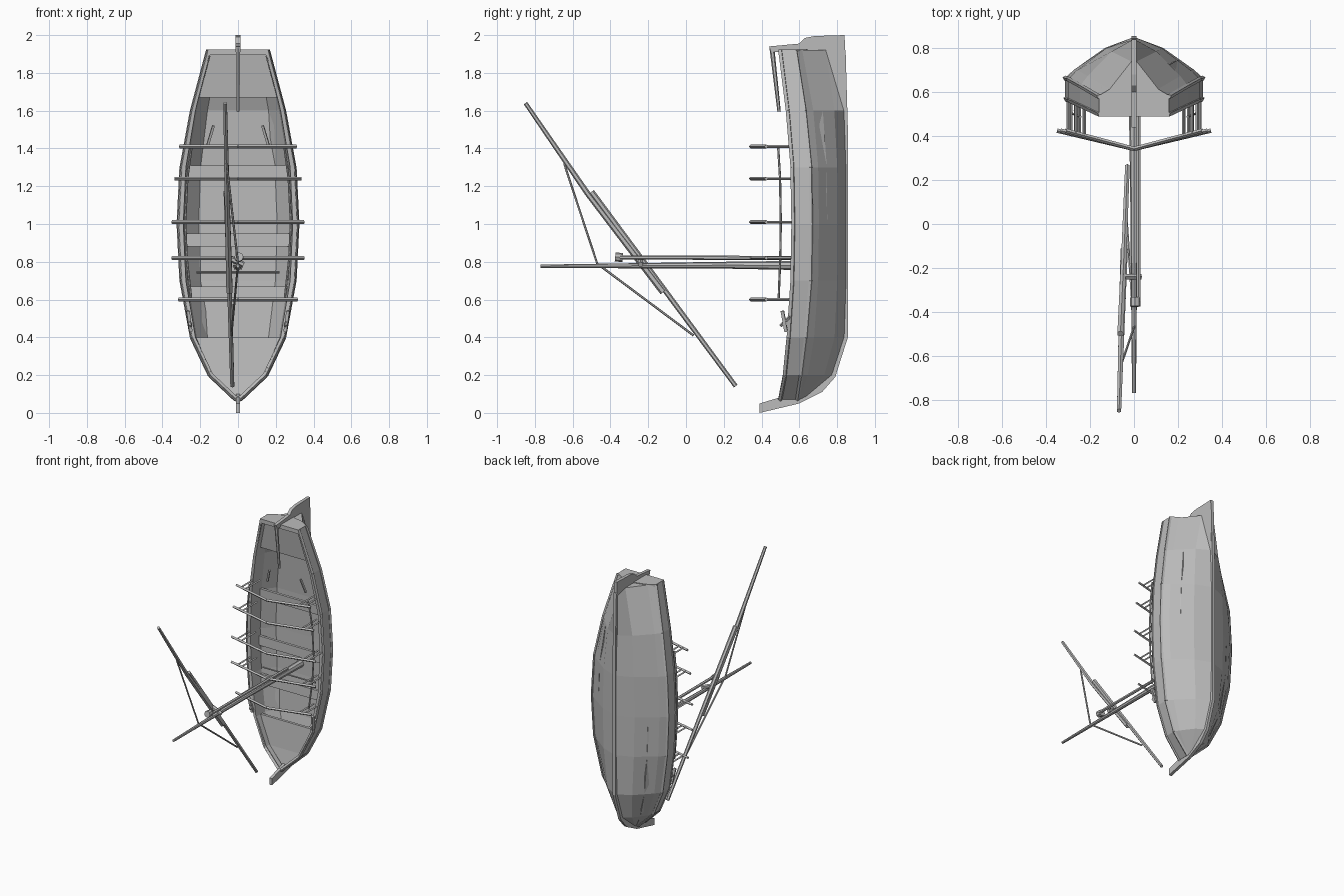
import bpy, bmesh
from mathutils import Vector

if "Cube" in bpy.data.objects:
    bpy.data.objects.remove(bpy.data.objects["Cube"])

grey = bpy.data.materials.new("weathered grey")
grey.use_nodes = True
grey.diffuse_color = (0.5, 0.5, 0.5, 1)
grey.node_tree.nodes["Principled BSDF"].inputs["Base Color"].default_value = (0.5, 0.5, 0.5, 1)


def finish(name, bm):
    bmesh.ops.recalc_face_normals(bm, faces=bm.faces)
    mesh = bpy.data.meshes.new(name)
    bm.to_mesh(mesh)
    bm.free()
    mesh.materials.append(grey)
    ob = bpy.data.objects.new(name, mesh)
    bpy.context.collection.objects.link(ob)
    return ob


def loft(name, rings, closed=True):
    """Skin a row of equal rings and cap both ends."""
    bm = bmesh.new()
    rows = [[bm.verts.new(p) for p in ring] for ring in rings]
    n = len(rows[0])
    for a, b in zip(rows, rows[1:]):
        for i in range(n):
            j = (i + 1) % n
            bm.faces.new((a[i], a[j], b[j], b[i]))
    bm.faces.new(rows[0])
    bm.faces.new(rows[-1])
    return finish(name, bm)


def rod(name, pts, r, r_end=None, sides=6):
    """Straight tapered pieces through a list of points."""
    bm = bmesh.new()
    pts = [Vector(p) for p in pts]
    r_end = r if r_end is None else r_end
    n = len(pts) - 1
    for i, (a, b) in enumerate(zip(pts, pts[1:])):
        d = b - a
        m = d.to_track_quat('Z', 'Y').to_matrix().to_4x4()
        m.translation = (a + b) / 2
        bmesh.ops.create_cone(bm, cap_ends=True, segments=sides, depth=d.length, matrix=m,
                              radius1=r + (r_end - r) * i / n,
                              radius2=r + (r_end - r) * (i + 1) / n)
    return finish(name, bm)


def plate(name, outline, half):
    """Side outline in (y, z), thickened across x."""
    return loft(name, [[(s * half, y, z) for y, z in outline] for s in (-1, 1)])


# Hull stations: height, half width, gunwale y, rail y, keel y
STATIONS = [(0.07, 0.012, 0.49, 0.59, 0.62), (0.2, 0.15, 0.515, 0.61, 0.775),
            (0.4, 0.245, 0.535, 0.635, 0.84), (0.7, 0.30, 0.555, 0.66, 0.85),
            (1.0, 0.315, 0.56, 0.665, 0.85), (1.3, 0.30, 0.555, 0.66, 0.85),
            (1.6, 0.245, 0.53, 0.63, 0.84), (1.92, 0.16, 0.49, 0.58, 0.84)]


def station(z):
    for a, b in zip(STATIONS, STATIONS[1:]):
        if z <= b[0]:
            t = (z - a[0]) / (b[0] - a[0])
            return [p + (q - p) * t for p, q in zip(a, b)]


def hull_ring(z, w, gy, ry, ky):
    d = ky - ry
    if z > 1.9:     # strakes pinch into the skeg at the stern
        outer = [(w, gy), (w, ry), (0.11, 0.615), (0.012, 0.74), (0.004, ky)]
    else:
        outer = [(w, gy), (w, ry), (0.86 * w, ry + 0.21 * d), (0.42 * w, ry + 0.74 * d), (0.004, ky)]
    floor = min(0.75, ry + 0.45 * d) if z < 1.9 else 0.6
    inner = [(0.3 * w, floor), (0.66 * w, floor), (0.9 * w - 0.01 * w, min(ry, floor)), (w * 0.92, gy)]
    half = outer[::-1] + [inner[3], inner[2], inner[1], inner[0]]
    return [(x, y, z) for x, y in half] + [(-x, y, z) for x, y in half[::-1]]


loft("hull", [hull_ring(*s) for s in STATIONS])

# Rubbing strakes and gunwale caps
for side, s in (("left", 1), ("right", -1)):
    rod(side + "_rub_rail", [(s * w, ry, z) for z, w, gy, ry, ky in STATIONS], 0.011, sides=4)
    rod(side + "_gunwale", [(s * (w - 0.006), gy + 0.01, z) for z, w, gy, ry, ky in STATIONS], 0.013, sides=4)


# Decks and thwarts follow the hull width
def deck(name, levels, drop, inset):
    rings = []
    for z in levels:
        _, w, gy, _, _ = station(z)
        x, y = max(w - inset, 0.005), gy + drop
        rings.append([(x, y, z), (x, y + 0.02, z), (-x, y + 0.02, z), (-x, y, z)])
    return loft(name, rings)


deck("bow_deck", (0.08, 0.2, 0.4), 0.05, 0.02)
deck("stern_deck", (1.67, 1.9), 0.04, 0.02)
for i, (a, b) in enumerate(((0.6, 0.67), (0.88, 0.95), (1.24, 1.31))):
    deck(f"thwart_{i + 1}", (a, b), 0.09, 0.03)
loft("transom", [[(-0.16, 0.49, z), (0.16, 0.49, z), (0.16, 0.585, z), (0.1, 0.62, z),
                  (0, 0.645, z), (-0.1, 0.62, z), (-0.16, 0.585, z)] for z in (1.895, 1.925)])

# Stem, keel, rudder and tiller
plate("stem_and_keel", [(0.39, 0.0), (0.39, 0.05), (0.49, 0.08), (0.6, 0.12), (0.75, 0.22), (0.82, 0.4),
                        (0.83, 1.92), (0.845, 1.92), (0.857, 1.5), (0.857, 0.4), (0.79, 0.19),
                        (0.72, 0.11), (0.6, 0.05)], 0.011)
plate("rudder", [(0.44, 1.94), (0.6, 1.955), (0.63, 1.985), (0.68, 1.995), (0.84, 2.0),
                 (0.848, 1.55), (0.79, 1.55), (0.66, 1.78), (0.62, 1.91), (0.45, 1.91)], 0.012)
rod("tiller", [(0, 0.455, 1.93), (0, 0.493, 1.595)], 0.013, 0.009)

# Bent crossbars on posts, with side rails
BARS = [(0.6, 0.315), (0.82, 0.35), (1.01, 0.35), (1.24, 0.335), (1.41, 0.31)]
for i, (z, w) in enumerate(BARS):
    rod(f"crossbar_{i + 1}", [(-w, 0.425, z), (0, 0.342, z), (w, 0.425, z)], 0.01, sides=4)
    for side, s in (("left", 1), ("right", -1)):
        hw = station(z)[1]
        for k, off in enumerate((0.015, 0.055)):
            rod(f"{side}_post_{i + 1}_{k + 1}",
                [(s * (hw - off), 0.41, z), (s * (hw - off), 0.58, z)], 0.007, sides=4)
for side, s in (("left", 1), ("right", -1)):
    rod(side + "_side_rail", [(s * (station(z)[1] - 0.035), station(z)[2] - 0.058, z) for z, w in BARS], 0.006)
    rod(side + "_bow_cleat", [(s * 0.25, 0.53, 0.43), (s * 0.265, 0.51, 0.54)], 0.012, sides=4)
    rod(side + "_cleat_pin", [(s * 0.25, 0.5, 0.46), (s * 0.265, 0.55, 0.51)], 0.009, sides=4)
    rod(side + "_stern_brace", [(s * 0.13, 0.56, 1.52), (s * 0.16, 0.58, 1.42)], 0.009, sides=4)

# Mast with its foot, boom and pin rail
rod("mast", [(0, 0.76, 0.78), (0, 0.2, 0.782), (0, -0.77, 0.776)], 0.027, 0.009, sides=8)
rod("boom", [(0.02, 0.56, 0.82), (0.02, -0.35, 0.823)], 0.011)
rod("boom_block", [(0.005, -0.335, 0.822), (0.005, -0.375, 0.826)], 0.024, sides=8)
rod("pin_rail", [(-0.22, 0.61, 0.745), (0.22, 0.61, 0.745)], 0.006)

# Long slanted yard of two overlapping spars, with ropes
rod("upper_spar", [(-0.068, -0.85, 1.64), (-0.058, -0.52, 1.16), (-0.045, -0.12, 0.64)], 0.011, 0.019)
rod("lower_spar", [(-0.03, 0.263, 0.142), (-0.045, -0.12, 0.66), (-0.062, -0.5, 1.17)], 0.012, 0.016)
rod("yard_rope", [(-0.06, -0.645, 1.32), (0, -0.47, 0.79), (-0.035, 0.04, 0.41)], 0.006)
rod("mast_lashing", [(-0.05, -0.24, 0.82), (0.03, -0.24, 0.785)], 0.015)
